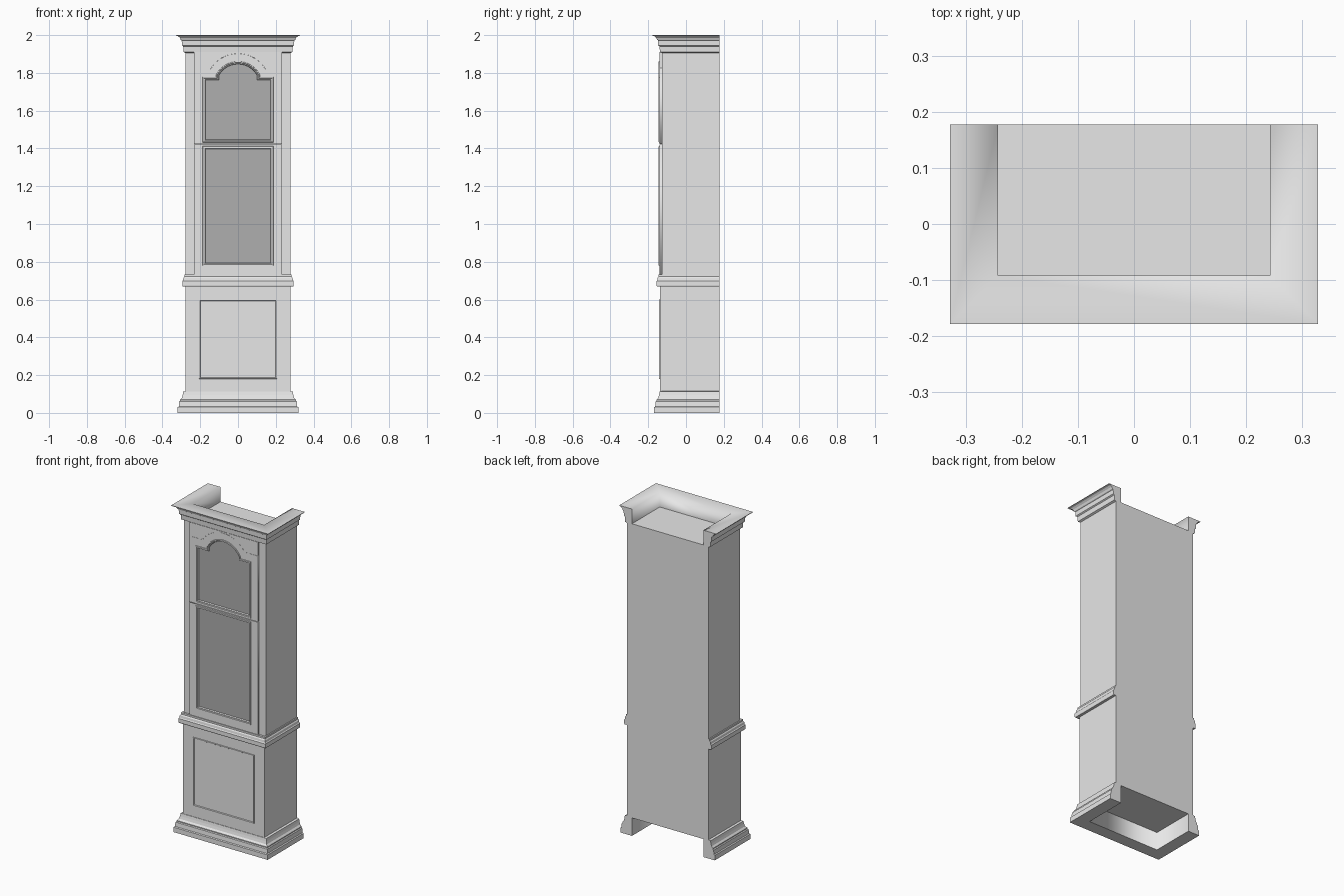
import bpy, bmesh, math

SIDE, BACK = 0.277, 0.177      # half width and back plane of the carcass
FACE, DOOR = -0.127, -0.140    # carcass front and door front

cube = bpy.data.objects.get("Cube")
if cube:
    bpy.data.objects.remove(cube, do_unlink=True)


def material(name, value):
    mat = bpy.data.materials.new(name)
    mat.use_nodes = True
    colour = (value, value, value, 1)
    mat.diffuse_color = colour
    mat.node_tree.nodes["Principled BSDF"].inputs["Base Color"].default_value = colour
    return mat


case_grey = material("case grey", 0.8)
glass_grey = material("glass grey", 0.43)


def finish(name, bm, mat):
    bmesh.ops.recalc_face_normals(bm, faces=bm.faces)
    mesh = bpy.data.meshes.new(name)
    bm.to_mesh(mesh)
    bm.free()
    mesh.materials.append(mat)
    obj = bpy.data.objects.new(name, mesh)
    bpy.context.collection.objects.link(obj)
    return obj


def box(name, x0, x1, y0, y1, z0, z1):
    bm = bmesh.new()
    bmesh.ops.create_cube(bm, size=1)
    for v in bm.verts:
        v.co = (x1 if v.co.x > 0 else x0, y1 if v.co.y > 0 else y0, z1 if v.co.z > 0 else z0)
    return finish(name, bm, case_grey)


def moulding(name, profile, front=FACE, smooth=()):
    """Sweep a closed (offset, z) profile round the sides and front, mitred."""
    bm = bmesh.new()
    stations = []
    for sx, at_back in ((1, True), (1, False), (-1, False), (-1, True)):
        stations.append([bm.verts.new((sx * (SIDE + o), BACK if at_back else front - o, z))
                         for o, z in profile])
    n = len(profile)
    for a, b in zip(stations, stations[1:]):
        for i in range(n):
            j = (i + 1) % n
            face = bm.faces.new((a[i], a[j], b[j], b[i]))
            face.smooth = i in smooth
    bm.faces.new(stations[0])
    bm.faces.new(stations[-1])
    return finish(name, bm, case_grey)


def rectangle(half, z0, z1):
    return lambda i: [(-half + i, z0 + i), (half - i, z0 + i), (half - i, z1 - i), (-half + i, z1 - i)]


def arched(half, z0, shoulder, arc_half, radius, centre, steps=20):
    """Rectangle with square shoulders and a round arch on top, inset by i."""
    def outline(i):
        w, r = arc_half - i, radius - i
        a = math.acos(w / r)
        pts = [(-half + i, z0 + i), (half - i, z0 + i), (half - i, shoulder - i), (w, shoulder - i)]
        for k in range(steps + 1):
            t = a + (math.pi - 2 * a) * k / steps
            pts.append((r * math.cos(t), centre + r * math.sin(t)))
        return pts + [(-w, shoulder - i), (-half + i, shoulder - i)]
    return outline


def trim(name, outline, profile):
    """Bead that follows an outline, from (inset, y) steps."""
    bm = bmesh.new()
    rings = [[bm.verts.new((x, y, z)) for x, z in outline(i)] for i, y in profile]
    for a, b in zip(rings, rings[1:]):
        for k in range(len(a)):
            j = (k + 1) % len(a)
            bm.faces.new((a[k], a[j], b[j], b[k]))
    return finish(name, bm, case_grey)


def pane(name, outline, inset, y):
    bm = bmesh.new()
    face = bm.faces.new([bm.verts.new((x, y, z)) for x, z in outline(inset)])
    face.normal_update()
    solid = bmesh.ops.extrude_face_region(bm, geom=[face])
    for v in solid["geom"]:
        if isinstance(v, bmesh.types.BMVert):
            v.co.y += 0.003
    return finish(name, bm, glass_grey)


def door(name, outer, opening):
    """Flat plate with a hole, from a filled curve."""
    curve = bpy.data.curves.new(name, "CURVE")
    curve.dimensions = "2D"
    curve.fill_mode = "BOTH"
    curve.extrude = (FACE - DOOR) / 2
    for pts in (outer, opening):
        spline = curve.splines.new("POLY")
        spline.points.add(len(pts) - 1)
        for p, (x, z) in zip(spline.points, pts):
            p.co = (x, z, 0, 1)
        spline.use_cyclic_u = True
    helper = bpy.data.objects.new(name + "_curve", curve)
    bpy.context.collection.objects.link(helper)
    bpy.context.view_layer.update()
    flat = helper.evaluated_get(bpy.context.evaluated_depsgraph_get()).to_mesh()
    bm = bmesh.new()
    bm.from_mesh(flat)
    bpy.data.objects.remove(helper, do_unlink=True)
    for v in bm.verts:
        x, z, depth = v.co
        v.co = (x, (FACE + DOOR) / 2 - depth, z)
    bmesh.ops.remove_doubles(bm, verts=bm.verts, dist=0.00005)
    return finish(name, bm, case_grey)


# Carcass and the thicker front of the lower cabinet
box("carcass", -SIDE, SIDE, FACE, BACK, 0.11, 1.91)
box("lower_front", -SIDE, SIDE, -0.138, FACE, 0.11, 0.67)

# Crown, waist and plinth mouldings; crown and plinth are hollow behind
crown = [(0, 1.905), (0.011, 1.91), (0.013, 1.94), (0.02, 1.945), (0.021, 1.972),
         (0.026, 1.975), (0.031, 1.986), (0.04, 1.994), (0.051, 1.997), (0.051, 2.0),
         (-0.035, 2.0), (-0.035, 1.905)]
moulding("crown_moulding", crown, smooth=(9, 10))
waist = [(-0.005, 0.67), (0.016, 0.67), (0.018, 0.675), (0.018, 0.697), (0.014, 0.702),
         (0.012, 0.715), (0.007, 0.722), (0.007, 0.732), (-0.005, 0.732)]
moulding("waist_moulding", waist, front=-0.138)
plinth = [(-0.035, 0), (0.042, 0), (0.042, 0.03), (0.036, 0.034), (0.034, 0.06),
          (0.029, 0.064), (0.029, 0.07), (0.02, 0.08), (0.016, 0.095), (0.013, 0.112),
          (0, 0.115), (-0.035, 0.115)]
moulding("plinth_moulding", plinth, smooth=(11,))

# Upper and lower glazed doors, with the fixed panel above the arch
upper_open = arched(0.187, 1.432, 1.778, 0.116, 0.13, 1.731)
lower_open = rectangle(0.187, 0.78, 1.412)
upper_edge = arched(0.232, 1.423, 1.825, 0.15, 0.17, 1.732)
door("upper_door", upper_edge(0), upper_open(0.003))
door("lower_door", rectangle(0.232, 0.732, 1.42)(0), lower_open(0.003))
spandrel = [(0.232, 1.8255), (0.232, 1.91), (-0.232, 1.91), (-0.232, 1.8255)]
arch_gap = upper_edge(-0.0005)[3:-1]
bm = bmesh.new()
bm.faces.new([bm.verts.new((x, DOOR + 0.0005, z)) for x, z in spandrel + arch_gap[::-1]])
finish("arch_spandrel", bm, case_grey)
for s in (-1, 1):
    box("spandrel_end", s * 0.2315 - 0.0005, s * 0.2315 + 0.0005, DOOR + 0.0005, FACE, 1.8255, 1.91)

# Glass and stepped beads
bead = [(0, DOOR), (0.001, -0.145), (0.006, -0.145), (0.008, -0.141), (0.012, -0.141), (0.015, -0.131)]
for label, opening in (("upper", upper_open), ("lower", lower_open)):
    trim(label + "_glass_bead", opening, bead)
    pane(label + "_glass", opening, 0.014, -0.132)

# Bead framing the lower panel
trim("lower_panel_bead", rectangle(0.207, 0.18, 0.6),
     [(0, -0.138), (0.001, -0.143), (0.005, -0.143), (0.008, -0.138)])
